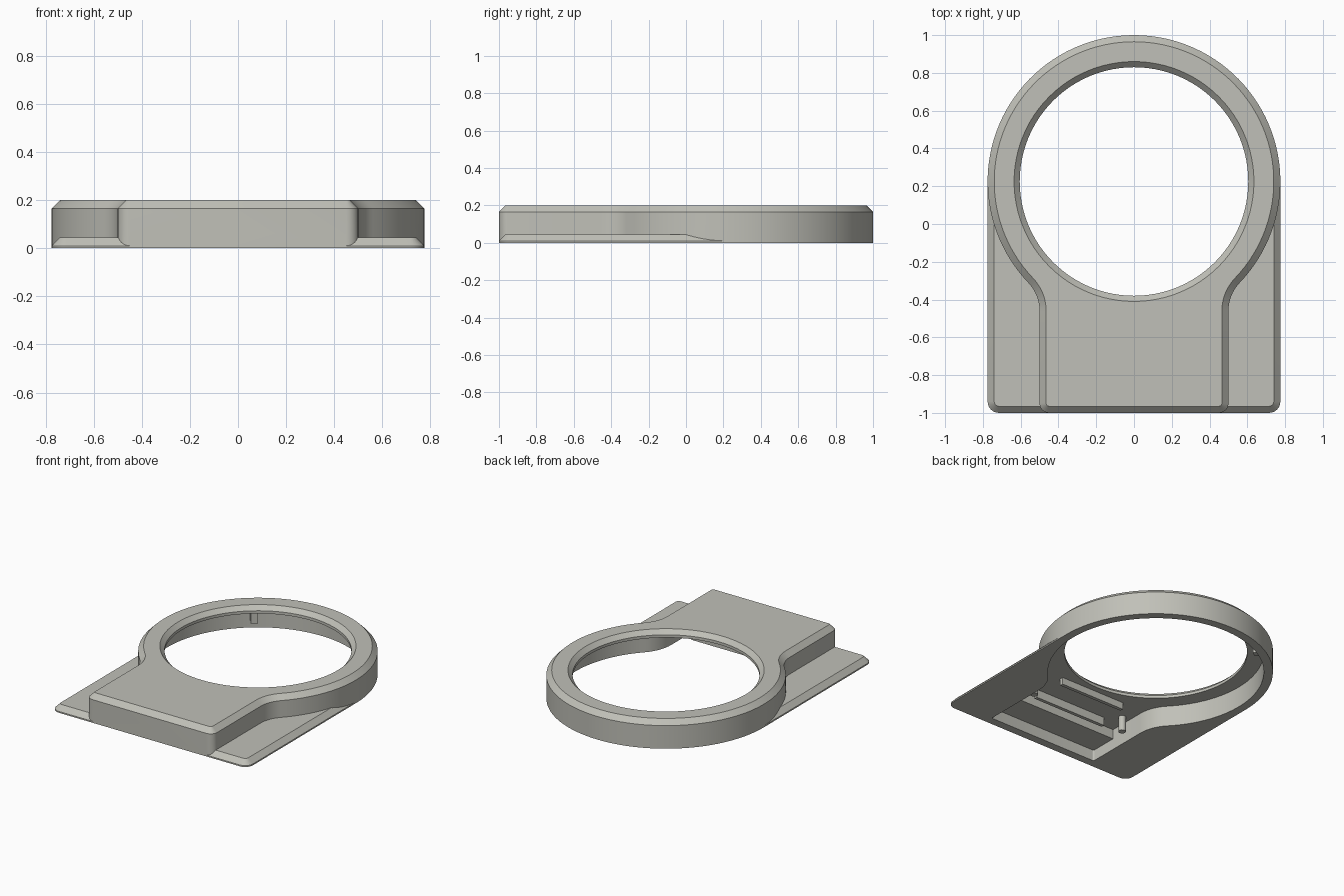
import bpy, bmesh, math

if "Cube" in bpy.data.objects:
    bpy.data.objects.remove(bpy.data.objects["Cube"])

CY, R = 0.225, 0.775          # ring centre and outer radius
NECK, FIL = 0.5, 0.215        # neck half width, concave fillet radius
FC = (NECK + FIL, -0.46)      # fillet centre

grey = bpy.data.materials.new("warm_grey")
grey.diffuse_color = (0.53, 0.53, 0.48, 1)
grey.use_nodes = True
grey.node_tree.nodes["Principled BSDF"].inputs["Base Color"].default_value = grey.diffuse_color


def arc(cx, cy, r, a0, a1, n):
    return [(cx + r * math.cos(math.radians(a0 + (a1 - a0) * i / n)),
             cy + r * math.sin(math.radians(a0 + (a1 - a0) * i / n))) for i in range(n + 1)]


def mirrored(half):
    return half + [(-x, y) for x, y in reversed(half) if abs(x) > 1e-5]


def body_outline(d):
    """Ring with a neck, inset by d."""
    r = max(0.05 - d, 0.012)
    w = NECK - d
    t = math.degrees(math.atan2(CY - FC[1], FC[0]))
    return mirrored(arc(w - r, -1 + d + r, r, -90, 0, 6)
                    + arc(*FC, FIL + d, 180, 180 - t, 10)
                    + arc(0, CY, R - d, -t, 90, 44))


def plate_outline(d):
    r = max(0.06 - d, 0.012)
    return mirrored(arc(R - d - r, -1 + d + r, r, -90, 0, 6) + [(R - d, CY)])


def circle(r):
    return arc(0, CY, r, 0, 360, 96)[:-1]


def loft(name, rings):
    """Closed solid through equal-count rings given as (points, z)."""
    bm = bmesh.new()
    rows = [[bm.verts.new((x, y, z)) for x, y in pts] for pts, z in rings]
    n = len(rows[0])
    for a, b in zip(rows, rows[1:]):
        for i in range(n):
            j = (i + 1) % n
            bm.faces.new((a[i], a[j], b[j], b[i]))
    bm.faces.new(rows[0][::-1])
    bm.faces.new(rows[-1])
    bmesh.ops.recalc_face_normals(bm, faces=bm.faces)
    me = bpy.data.meshes.new(name)
    bm.to_mesh(me)
    bm.free()
    me.materials.append(grey)
    ob = bpy.data.objects.new(name, me)
    bpy.context.collection.objects.link(ob)
    return ob


def box(name, x0, x1, y0, y1, z0, z1):
    pts = [(x0, y0), (x1, y0), (x1, y1), (x0, y1)]
    return loft(name, [(pts, z0), (pts, z1)])


def combine(target, tool, op):
    m = target.modifiers.new(op, 'BOOLEAN')
    m.operation, m.object, m.solver = op, tool, 'EXACT'
    bpy.context.view_layer.objects.active = target
    bpy.ops.object.modifier_apply(modifier=m.name)
    bpy.data.objects.remove(tool)


# Chamfered ring-and-neck housing joined to the chamfered base plate
housing = loft("housing", [(body_outline(0), 0), (body_outline(0), 0.165),
                           (body_outline(0.035), 0.2)])
plate = loft("base_plate", [(plate_outline(0), 0), (plate_outline(0), 0.01),
                            (plate_outline(0.035), 0.045)])
combine(housing, plate, 'UNION')

# Hollow underside and the round opening with its chamfered rim
cavity = loft("cavity", [(body_outline(0.06), -0.1), (body_outline(0.06), 0.15)])
combine(housing, cavity, 'DIFFERENCE')
opening = loft("opening", [(circle(0.605), -0.1), (circle(0.605), 0.17),
                           (circle(0.635), 0.2), (circle(0.635), 0.3)])
combine(housing, opening, 'DIFFERENCE')
parts = [housing]

# Thick pad and cross ribs under the neck
parts.append(box("front_pad", -0.445, 0.445, -0.945, -0.74, 0.08, 0.155))
parts.append(box("front_rib", -0.29, 0.29, -0.68, -0.655, 0.09, 0.155))
parts.append(box("rear_rib", -0.26, 0.26, -0.45, -0.425, 0.1, 0.155))

for s in (-1, 1):
    # Mounting posts
    pin = arc(s * 0.38, -0.575, 0.025, 0, 360, 24)[:-1]
    parts.append(loft("post", [(pin, 0.04), (pin, 0.155)]))
    # Small clips on the inside of the ring wall
    a = 90 - s * 37
    clip = arc(0, CY, 0.665, a - 2, a + 2, 3) + arc(0, CY, 0.725, a + 2, a - 2, 3)
    parts.append(loft("clip", [(clip, 0.05), (clip, 0.155)]))

# Smooth the curved walls, keep the edges crisp
bpy.ops.object.select_all(action='DESELECT')
for ob in parts:
    ob.select_set(True)
bpy.context.view_layer.objects.active = housing
bpy.ops.object.shade_smooth_by_angle(angle=math.radians(25))
